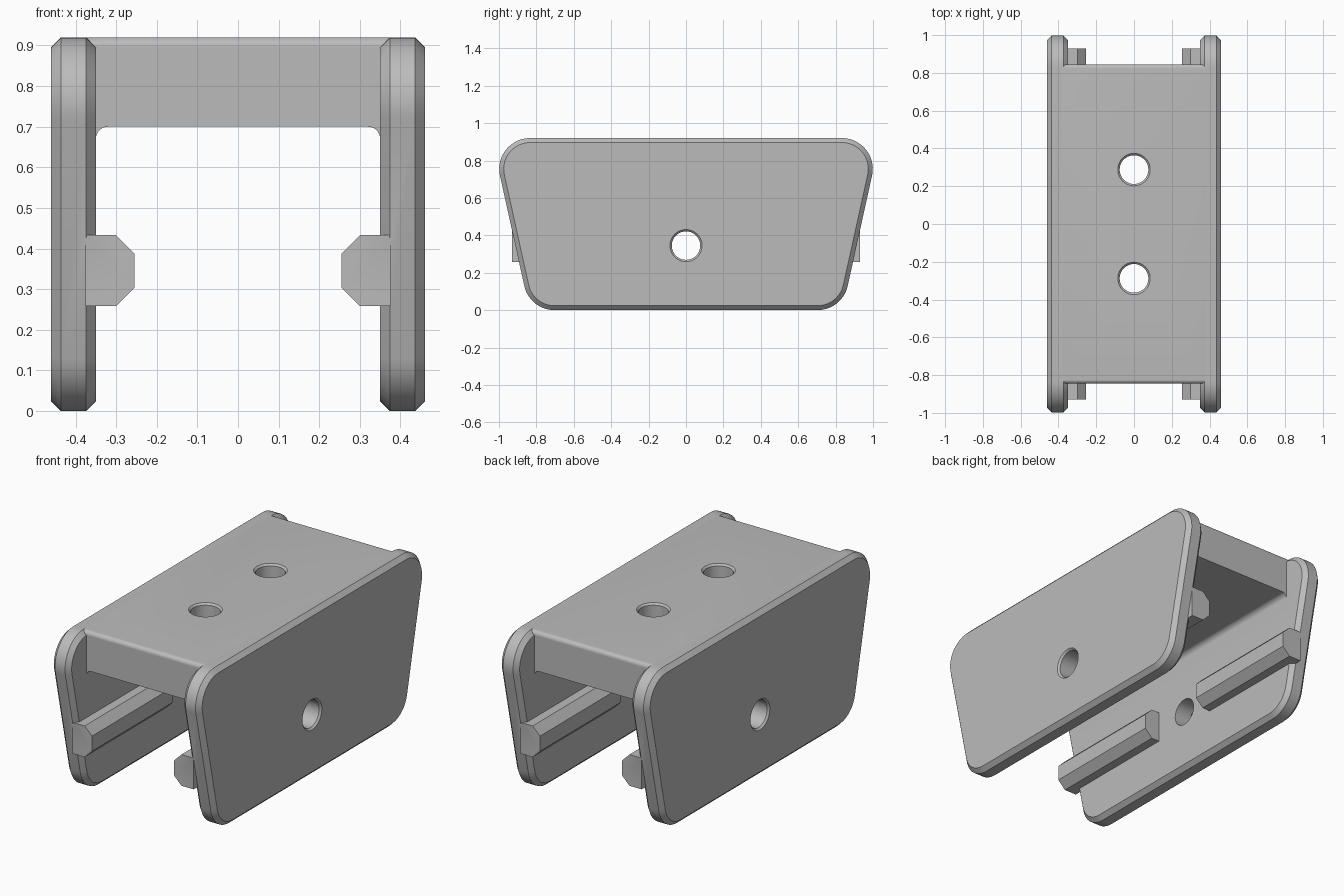
import bpy, bmesh, math
from mathutils import Vector

if "Cube" in bpy.data.objects:
    bpy.data.objects.remove(bpy.data.objects["Cube"])

grey = bpy.data.materials.new("plain grey")
grey.diffuse_color = (0.5, 0.5, 0.5, 1)
grey.use_nodes = True
grey.node_tree.nodes["Principled BSDF"].inputs["Base Color"].default_value = grey.diffuse_color


def loft(name, loops):
    """Skin matching closed loops and cap both ends."""
    bm = bmesh.new()
    rings = [[bm.verts.new(p) for p in loop] for loop in loops]
    n = len(rings[0])
    for a, b in zip(rings, rings[1:]):
        for i in range(n):
            j = (i + 1) % n
            bm.faces.new((a[i], a[j], b[j], b[i]))
    bm.faces.new(rings[0])
    bm.faces.new(rings[-1])
    bmesh.ops.recalc_face_normals(bm, faces=bm.faces)
    me = bpy.data.meshes.new(name)
    bm.to_mesh(me)
    bm.free()
    ob = bpy.data.objects.new(name, me)
    bpy.context.collection.objects.link(ob)
    me.materials.append(grey)
    return ob


def combine(target, other, operation):
    mod = target.modifiers.new(operation.lower(), 'BOOLEAN')
    mod.operation, mod.object, mod.solver = operation, other, 'EXACT'
    bpy.context.view_layer.objects.active = target
    bpy.ops.object.modifier_apply(modifier=mod.name)
    bpy.data.objects.remove(other)


# Side plate outline: tapered, with rounded corners
TOP_Y, BOTTOM_Y, HEIGHT, R = 1.039, 0.836, 0.92, 0.165
LEAN = math.atan2(TOP_Y - BOTTOM_Y, HEIGHT)


def plate_outline(x, inset):
    top_c = (TOP_Y - R * math.tan(math.pi / 4 + LEAN / 2), HEIGHT - R)
    bot_c = (BOTTOM_Y - R * math.tan(math.pi / 4 - LEAN / 2), R)
    half = []
    for (cy, cz), a0, a1 in ((bot_c, -math.pi / 2, -LEAN), (top_c, -LEAN, math.pi / 2)):
        for i in range(15):
            a = a0 + (a1 - a0) * i / 14
            half.append((cy + (R - inset) * math.cos(a), cz + (R - inset) * math.sin(a)))
    pts = half + [(-y, z) for y, z in reversed(half)]
    return [Vector((x, y, z)) for y, z in pts]


# Bridge across the top, with fillets where it meets the plates
F = 0.03
right = [(0.39, 0.92), (0.39, 0.70 - F), (0.35, 0.70 - F)]
right += [(0.35 - F + F * math.cos(a), 0.70 - F + F * math.sin(a))
          for a in (math.pi / 2 * i / 8 for i in range(1, 9))]
profile = right + [(-x, z) for x, z in reversed(right)]
body = loft("bracket_body", [[(x, y, z) for x, z in profile] for y in (-0.845, 0.845)])

# Rounded top and bottom edges at both ends of the bridge
bm = bmesh.new()
bm.from_mesh(body.data)
for level, size in ((0.92, 0.02), (0.70, 0.01)):
    edges = [e for e in bm.edges
             if all(abs(v.co.z - level) < 1e-4 for v in e.verts)
             and abs(e.verts[0].co.y - e.verts[1].co.y) < 1e-4
             and abs(e.verts[0].co.y) > 0.8 and e.calc_length() > 0.5]
    bmesh.ops.bevel(bm, geom=edges, offset=size, segments=4, profile=0.5,
                    affect='EDGES', clamp_overlap=False)
bm.to_mesh(body.data)
bm.free()

# Chamfered side plates
C = 0.024
for s in (-1, 1):
    plate = loft("side_plate", [plate_outline(s * x, i) for x, i in
                                ((0.35, C), (0.35 + C, 0), (0.46 - C, 0), (0.46, C))])
    combine(body, plate, 'UNION')

# Two inner rails on each plate, with chamfered tips
rail = [(0.376, 0.258), (0.30, 0.258), (0.255, 0.303),
        (0.255, 0.388), (0.30, 0.433), (0.376, 0.433)]
for sx in (-1, 1):
    for sy in (-1, 1):
        ob = loft("rail", [[(sx * x, sy * y, z) for x, z in rail] for y in (0.21, 0.93)])
        combine(body, ob, 'UNION')


# Round holes with a small countersink at the outer face
def drill(stations, place):
    loops = []
    for t, r in stations:
        loops.append([place(t, r * math.cos(a), r * math.sin(a))
                      for a in (math.tau * i / 40 for i in range(40))])
    cutter = loft("hole_cutter", loops)
    cutter.hide_render = True
    combine(body, cutter, 'DIFFERENCE')


for s in (-1, 1):
    drill([(0.30, 0.076), (0.45, 0.076), (0.47, 0.096)],
          lambda t, u, v: (s * t, u, 0.345 + v))
    drill([(0.60, 0.076), (0.91, 0.076), (0.93, 0.096)],
          lambda t, u, v: (u, s * 0.288 + v, t))

# Smooth the rounded parts, keep the chamfers crisp
body.data.materials.clear()
body.data.materials.append(grey)
for p in body.data.polygons:
    p.material_index = 0
bpy.ops.object.select_all(action='DESELECT')
body.select_set(True)
bpy.context.view_layer.objects.active = body
bpy.ops.object.shade_smooth_by_angle(angle=math.radians(28))
